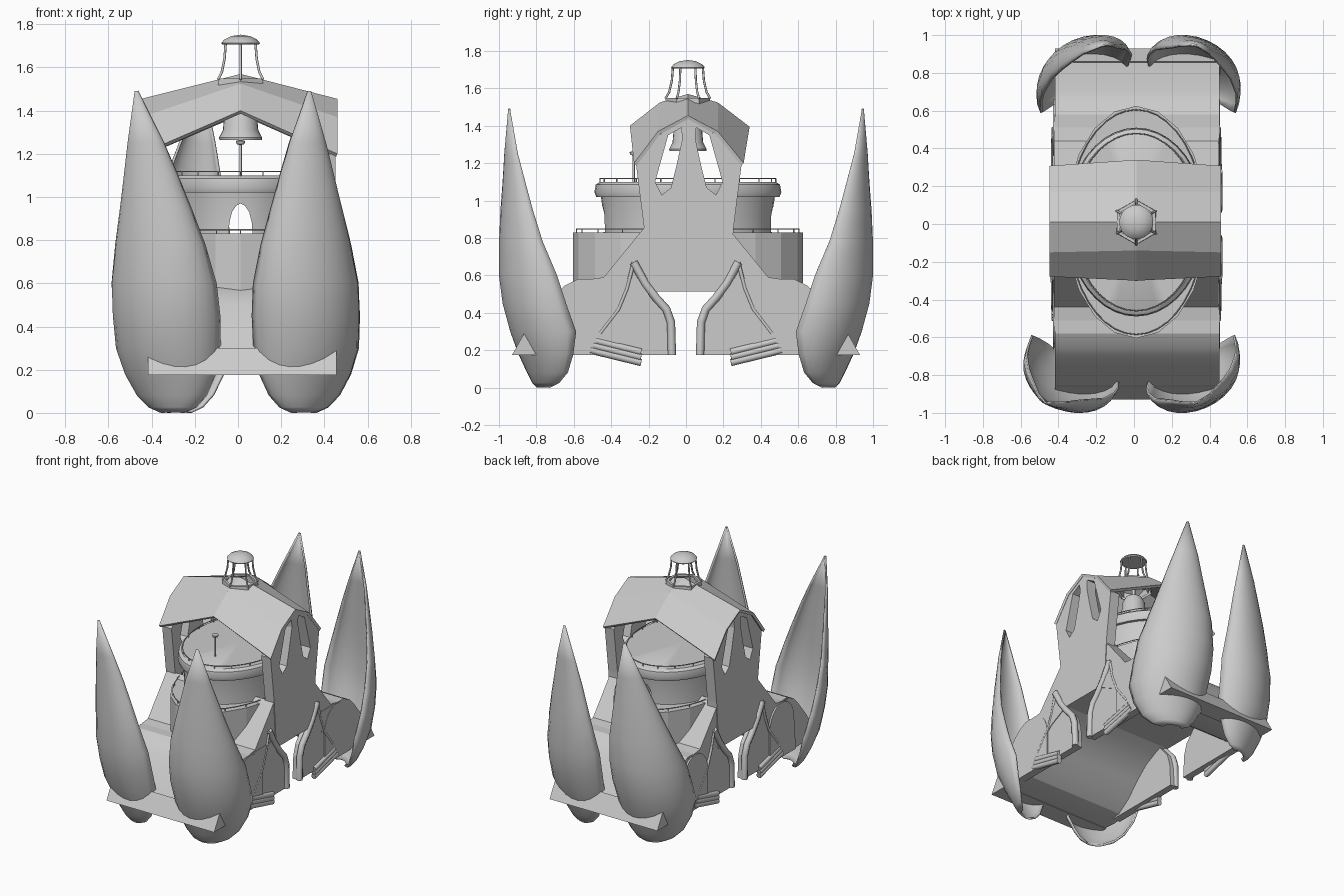
import bpy, bmesh, math
from mathutils import Vector

if "Cube" in bpy.data.objects:
    bpy.data.objects.remove(bpy.data.objects["Cube"])

CX = 0.012  # building centre line in x


def finish(name, bm, smooth=None):
    bmesh.ops.remove_doubles(bm, verts=bm.verts, dist=0.0005)
    bmesh.ops.recalc_face_normals(bm, faces=bm.faces)
    me = bpy.data.meshes.new(name)
    bm.to_mesh(me)
    bm.free()
    ob = bpy.data.objects.new(name, me)
    bpy.context.collection.objects.link(ob)
    if smooth:
        activate(ob)
        bpy.ops.object.shade_smooth_by_angle(angle=math.radians(smooth))
    return ob


def activate(ob):
    bpy.ops.object.select_all(action='DESELECT')
    ob.select_set(True)
    bpy.context.view_layer.objects.active = ob


def prism(name, pts, a, b, smooth=None):
    """Extrude a (y, z) outline from x=a to x=b."""
    bm = bmesh.new()
    f = bm.faces.new([bm.verts.new((a, y, z)) for y, z in pts])
    r = bmesh.ops.extrude_face_region(bm, geom=[f])
    bmesh.ops.translate(bm, vec=(b - a, 0, 0),
                        verts=[v for v in r['geom'] if isinstance(v, bmesh.types.BMVert)])
    return finish(name, bm, smooth)


def loft(bm, rows, close_u=False):
    vs = [[bm.verts.new(p) for p in r] for r in rows]
    for r, s in zip(vs, vs[1:]):
        n = len(r)
        for i in range(n if close_u else n - 1):
            bm.faces.new((r[i], r[(i + 1) % n], s[(i + 1) % n], s[i]))


def lathe(name, prof, seg=32, sx=1, sy=1, c=(CX, 0.01), rot=0, smooth=35):
    """Revolve (radius, z) points; sx and sy make it elliptical."""
    bm = bmesh.new()
    loft(bm, [[(c[0] + r * sx * math.cos(rot + t * math.tau / seg),
                c[1] + r * sy * math.sin(rot + t * math.tau / seg), z)
               for t in range(seg)] for r, z in prof], True)
    return finish(name, bm, smooth)


def tube(name, pts, radius):
    cu = bpy.data.curves.new(name, 'CURVE')
    cu.dimensions = '3D'
    cu.bevel_depth = radius
    cu.bevel_resolution = 2
    cu.use_fill_caps = True
    sp = cu.splines.new('POLY')
    sp.points.add(len(pts) - 1)
    for p, q in zip(sp.points, pts):
        p.co = (*q, 1)
    ob = bpy.data.objects.new(name, cu)
    bpy.context.collection.objects.link(ob)
    return ob


def cut(ob, cutter):
    m = ob.modifiers.new('cut', 'BOOLEAN')
    m.operation = 'DIFFERENCE'
    m.solver = 'EXACT'
    m.object = cutter
    activate(ob)
    bpy.ops.object.modifier_apply(modifier=m.name)
    bpy.data.objects.remove(cutter)


# Corner petals: cupped leaf shells (z, half width, depth, distance of the opening from the centre in y)
ROWS = [(0.005, .06, .03, .755), (.03, .12, .07, .735), (.085, .175, .115, .715), (.18, .225, .165, .71),
        (.3, .257, .215, .71), (.45, .262, .207, .757), (.6, .254, .19, .793), (.78, .215, .137, .845),
        (.95, .167, .104, .874), (1.1, .125, .073, .896), (1.25, .082, .042, .92), (1.49, .003, .003, .942)]


def petal(name, sx, sy, bx, lean):
    rows = []
    for z, w, d, yc in ROWS:
        s = .47 - .27 * max(0, z - .3) / 1.19  # petals turn to face outward as they rise
        k = math.sqrt(1 - s * s)
        n, t = Vector((s * sx, k * sy)), Vector((k * sx, -s * sy))
        c = Vector((bx + lean * (z / 1.49) ** 1.7, yc * sy))
        rows.append([(*(c + t * w * math.cos(a) + n * d * math.sin(a)), z)
                     for a in [math.pi * i / 14 for i in range(15)]])
    bm = bmesh.new()
    loft(bm, rows)
    ob = finish(name, bm, 50)
    m = ob.modifiers.new('thickness', 'SOLIDIFY')
    m.thickness = 0.012
    m.offset = 0


petal('petal_front_left', -1, -1, -.3, -.17)
petal('petal_front_right', 1, -1, .3, .03)
petal('petal_back_left', -1, 1, -.27, .11)
petal('petal_back_right', 1, 1, .305, .02)

for sy, end in ((-1, 'front'), (1, 'back')):
    P = lambda pts: [(y * sy, z) for y, z in pts]
    # Gently rounded ramp body with an arched underside
    prism('ramp_body_' + end, P([(.92, .19), (.8, .37), (.7, .495), (.65, .545), (.58, .58), (.2, .58),
                                 (.15, .52), (.22, .49), (.32, .44), (.42, .35), (.5, .26), (.6, .19),
                                 (.7, .175)]), CX - .43, CX + .44, 25)
    # Triangular bar along the foot of the ramp
    prism('foot_bar_' + end, P([(.93, .175), (.79, .175), (.86, .3)]), CX - .43, CX + .445)
    for sx, side in ((-1, 'left'), (1, 'right')):
        X = lambda v: CX + v * sx
        tag = f'{end}_{side}'
        # Sloped fin beside the tower
        prism('fin_' + tag, P([(.58, .57), (.44, .59), (.22, .86), (.18, .55)]), X(.2), X(.435))
        # Fender panel, its round rear arch and raised rim
        prism('fender_' + tag, P([(.52, .175), (.065, .175), (.075, .34), (.1, .42), (.22, .56), (.28, .67),
                                  (.315, .53), (.42, .35)]), X(.385), X(.435))
        arch = [(.5 + .14 * math.cos(a), .42 + .155 * math.sin(a))
                for a in [math.pi * i / 12 for i in range(13)]]
        prism('wheel_arch_' + tag, P([(.66, .175)] + arch + [(.36, .175)]), X(.385), X(.442), 30)
        tube('fender_rim_' + tag, [(X(.435), y * sy, z) for y, z in
                                   [(.28, .67), (.22, .56), (.16, .48), (.105, .42), (.08, .35), (.075, .175)]],
             .022)
        tube('fender_seam_' + tag, [(X(.435), y * sy, z) for y, z in
                                    [(.28, .67), (.315, .53), (.36, .42), (.46, .29)]], .01)
        # Toe-like slats at the fender foot
        for k in range(3):
            tube(f'fender_toe_{tag}_{k}', [(X(.43), (.48 + .015 * k) * sy, .25 - k * .025),
                                           (X(.435), .24 * sy, .19 - k * .028)], .019)

# Central floor joining both halves
prism('central_floor', [(-.25, .515), (.25, .515), (.25, .6), (-.25, .6)], CX - .43, CX + .43)

# Round tower: faceted lower drum, flared upper drum
lathe('lower_drum', [(0, .56), (1, .56), (1, .83), (0, .83)], 20, .375, .615, smooth=None)
upper = lathe('upper_drum', [(0, .82), (.9, .82), (.9, .92), (.93, 1.02), (.98, 1.02), (1, 1.045), (.985, 1.085),
                             (.94, 1.1), (0, 1.1)], 40, .37, .5)
# Arched doorway through the drum
bm = bmesh.new()
f = bm.faces.new([bm.verts.new((CX + x, -.8, z)) for x, z in
                  [(-.055, .832), (.055, .832), (.052, .88), (.04, .93), (.02, .96), (0, .97),
                   (-.02, .96), (-.04, .93), (-.052, .88)]])
r = bmesh.ops.extrude_face_region(bm, geom=[f])
bmesh.ops.translate(bm, vec=(0, 1.6, 0), verts=[v for v in r['geom'] if isinstance(v, bmesh.types.BMVert)])
cut(upper, finish('doorway_cutter', bm))

# Thin railings on both decks
for name, a, b, z in (('lower_railing', .36, .595, .83), ('upper_railing', .335, .47, 1.1)):
    ring = [(CX + a * math.cos(t), .01 + b * math.sin(t)) for t in [math.tau * i / 40 for i in range(41)]]
    tube(name, [(x, y, z + .018) for x, y in ring], .003)
    for i in range(0, 40, 2):
        tube(f'{name}_post_{i}', [(*ring[i], z - .005), (*ring[i], z + .018)], .003)

# Side walls with a pair of window openings
WALL = [(-.2, .515), (-.225, .86), (-.268, 1.2), (-.145, 1.35), (.01, 1.44), (.165, 1.35), (.298, 1.2),
        (.255, .86), (.23, .515)]
WIN = [(.125, 1.35), (.195, 1.1), (.16, 1.03), (.11, 1.07), (.078, 1.2), (.05, 1.33), (.055, 1.39)]
for sx, side in ((-1, 'left'), (1, 'right')):
    wall = prism('side_wall_' + side, WALL, CX + sx * .365, CX + sx * .44)
    for s in (-1, 1):
        cut(wall, prism('window_cutter', [(.015 + s * (y - .015), z) for y, z in WIN],
                        CX + sx * .2, CX + sx * .6))

# Cross-gabled roof sheet: (y centre, z centre, y side, z side)
bm = bmesh.new()
loft(bm, [[(-.448, ys, zs), (CX, yc, zc), (.46, ys, zs)] for yc, zc, ys, zs in
          [(-.3, 1.4, -.278, 1.2), (-.14, 1.525, -.15, 1.37), (.01, 1.57, .01, 1.455),
           (.17, 1.525, .17, 1.37), (.34, 1.395, .308, 1.2)]])
roof = finish('roof', bm)
for p in roof.data.polygons:
    if p.normal.z < 0:
        p.flip()
m = roof.modifiers.new('thickness', 'SOLIDIFY')
m.thickness = 0.02
m.offset = -1

# Hanging bell and lamp pole on the deck
lathe('bell', [(0, 1.44), (.055, 1.43), (.075, 1.39), (.082, 1.31), (.1, 1.275), (.098, 1.265), (.085, 1.265),
               (.068, 1.31), (.055, 1.38), (0, 1.39)], 24)
tube('bell_rod', [(CX, .01, 1.38), (CX, .01, 1.56)], .012)
tube('lamp_pole', [(CX, -.28, 1.09), (CX, -.28, 1.25)], .006)
lathe('lamp', [(0, 1.24), (.018, 1.245), (.022, 1.26), (0, 1.265)], 12, c=(CX, -.28))

# Roof lantern: hexagonal curb, six flared legs, domed cap
lathe('lantern_curb', [(.122, 1.48), (.118, 1.55), (.1, 1.55), (.1, 1.48)], 6, rot=math.pi / 6, smooth=None)
for i in range(6):
    a = math.pi / 6 + i * math.pi / 3
    tube(f'lantern_leg_{i}', [(CX + q * math.cos(a), .01 + q * math.sin(a), z) for q, z in
                              [(.12, 1.545), (.1, 1.58), (.086, 1.64), (.08, 1.71)]], .006)
lathe('lantern_cap', [(0, 1.706), (.085, 1.706), (.09, 1.713), (.075, 1.73), (.045, 1.745), (0, 1.752)], 24)
